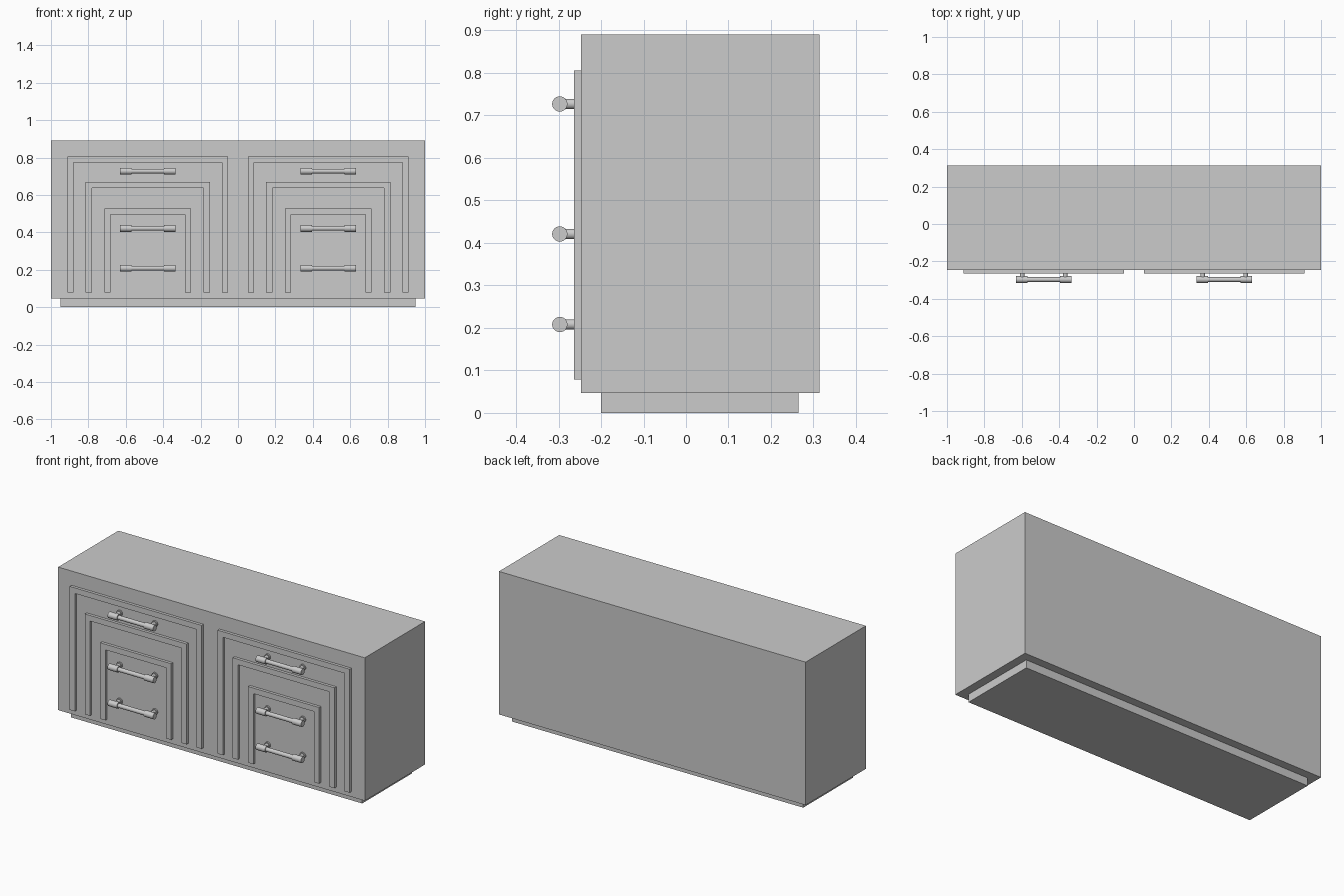
import bpy, bmesh
from math import cos, sin, tau
from mathutils import Vector

if "Cube" in bpy.data.objects:
    bpy.data.objects.remove(bpy.data.objects["Cube"])

CX = 0.4825              # centre of each door panel
FRONT = -0.247           # front face of the body


def make_object(name, bm, mirror=False, smooth=False):
    bmesh.ops.recalc_face_normals(bm, faces=bm.faces)
    mesh = bpy.data.meshes.new(name)
    bm.to_mesh(mesh)
    bm.free()
    obj = bpy.data.objects.new(name, mesh)
    bpy.context.collection.objects.link(obj)
    if mirror:
        obj.modifiers.new("Mirror", 'MIRROR')
    if smooth:
        bpy.ops.object.select_all(action='DESELECT')
        obj.select_set(True)
        bpy.context.view_layer.objects.active = obj
        bpy.ops.object.shade_smooth_by_angle()
    return obj


def box(name, lo, hi):
    bm = bmesh.new()
    bmesh.ops.create_cube(bm, size=1)
    lo, hi = Vector(lo), Vector(hi)
    bmesh.ops.scale(bm, vec=hi - lo, verts=bm.verts)
    bmesh.ops.translate(bm, vec=(lo + hi) / 2, verts=bm.verts)
    return make_object(name, bm)


def arch(name, half, top):
    """Raised upside-down U trim, extruded forward from the body."""
    w, bottom = 0.033, 0.078
    i = half - w
    outline = [(-half, bottom), (-half, top), (half, top), (half, bottom),
               (i, bottom), (i, top - w), (-i, top - w), (-i, bottom)]
    bm = bmesh.new()
    face = bm.faces.new([bm.verts.new((CX + x, FRONT + 0.002, z)) for x, z in outline])
    new = bmesh.ops.extrude_face_region(bm, geom=[face])["geom"]
    verts = [v for v in new if isinstance(v, bmesh.types.BMVert)]
    bmesh.ops.translate(bm, vec=(0, -0.019, 0), verts=verts)
    bm.faces.ensure_lookup_table()
    return make_object(name, bm, mirror=True)


def lathe(bm, profile, origin, axis, u, v, sides=24):
    """Spin (distance, radius) points about an axis, with capped ends."""
    rings = []
    for d, r in profile:
        rings.append([bm.verts.new(origin + axis * d
                                   + u * r * cos(tau * k / sides)
                                   + v * r * sin(tau * k / sides)) for k in range(sides)])
    for a, b in zip(rings, rings[1:]):
        for k in range(sides):
            j = (k + 1) % sides
            bm.faces.new((a[k], a[j], b[j], b[k]))
    bm.faces.new(rings[0])
    bm.faces.new(rings[-1])


def handle(name, z):
    X, Y, Z = Vector((1, 0, 0)), Vector((0, 1, 0)), Vector((0, 0, 1))
    bm = bmesh.new()
    # grip: thick ends with a slimmer middle
    grip = [(-0.148, 0.018), (-0.087, 0.018), (-0.087, 0.0125),
            (0.087, 0.0125), (0.087, 0.018), (0.148, 0.018)]
    lathe(bm, grip, Vector((CX, -0.297, z)), X, Y, Z)
    # posts with a small flange against the body
    post = [(0, 0.012), (0.042, 0.012), (0.042, 0.018), (0.052, 0.018)]
    for dx in (-0.115, 0.115):
        lathe(bm, post, Vector((CX + dx, -0.297, z)), Y, X, Z)
    return make_object(name, bm, mirror=True, smooth=True)


# cabinet body and recessed plinth
box("body", (-1, FRONT, 0.047), (1, 0.314, 0.89))
box("plinth", (-0.95, -0.2, 0), (0.95, 0.265, 0.047))

# nested arch trims
for n, (half, top) in enumerate([(0.43, 0.806), (0.332, 0.67), (0.231, 0.527)]):
    arch(f"arch_trim_{n + 1}", half, top)

# handles
for label, z in (("top", 0.727), ("middle", 0.421), ("bottom", 0.208)):
    handle(f"{label}_handle", z)
